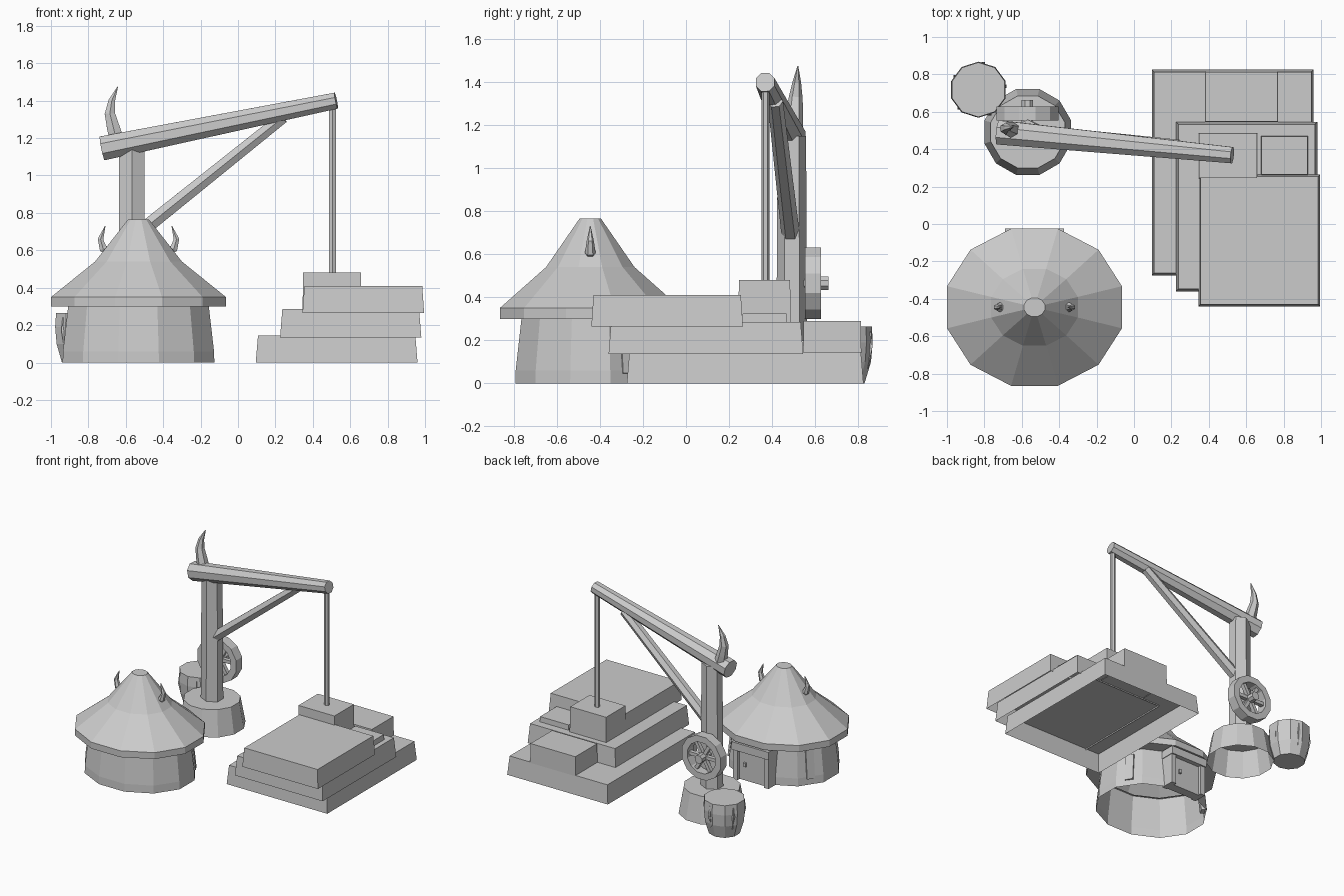
import bpy, bmesh, math
from mathutils import Vector, Matrix

cube = bpy.data.objects.get("Cube")
if cube:
    bpy.data.objects.remove(cube)

grey = bpy.data.materials.new("plain_grey")
grey.use_nodes = True
grey.diffuse_color = (0.6, 0.6, 0.6, 1)
grey.node_tree.nodes["Principled BSDF"].inputs["Base Color"].default_value = (0.6, 0.6, 0.6, 1)


def finish(name, bm):
    bmesh.ops.recalc_face_normals(bm, faces=bm.faces)
    mesh = bpy.data.meshes.new(name)
    bm.to_mesh(mesh)
    bm.free()
    mesh.materials.append(grey)
    obj = bpy.data.objects.new(name, mesh)
    bpy.context.collection.objects.link(obj)
    return obj


def loft(name, rings, cap_start=True, cap_end=True, closed=False):
    """Skin a list of point rings."""
    bm = bmesh.new()
    vs = [[bm.verts.new(p) for p in ring] for ring in rings]
    n = len(vs[0])
    pairs = list(zip(vs, vs[1:])) + ([(vs[-1], vs[0])] if closed else [])
    for a, b in pairs:
        for i in range(n):
            j = (i + 1) % n
            bm.faces.new((a[i], a[j], b[j], b[i]))
    if cap_start and not closed:
        bm.faces.new(vs[0][::-1])
    if cap_end and not closed:
        bm.faces.new(vs[-1])
    return finish(name, bm)


def lathe(name, centre, profile, sides, **caps):
    """Vertical turned shape; profile rows are (x radius, y radius, z)."""
    def ring(rx, ry, z):
        angles = [math.tau * (i + 0.5) / sides for i in range(sides)]
        return [(centre[0] + rx * math.cos(a), centre[1] + ry * math.sin(a), z) for a in angles]
    return loft(name, [ring(*row) for row in profile], **caps)


def tube(name, points, radii, sides=8):
    """Faceted pole or horn along a path."""
    pts = [Vector(p) for p in points]
    rings = []
    for k, (p, r) in enumerate(zip(pts, radii)):
        d = pts[min(k + 1, len(pts) - 1)] - pts[max(k - 1, 0)]
        side = d.cross(Vector((0, 1, 0))).normalized()
        up = side.cross(d).normalized()
        rings.append([p + r * (side * math.cos(a) + up * math.sin(a))
                      for a in (math.tau * (i + 0.5) / sides for i in range(sides))])
    return loft(name, rings)


def block(name, x, y, z, taper=0.0, bottom=True):
    def ring(h, t):
        return [(x[0] + t, y[0] + t, h), (x[1] - t, y[0] + t, h),
                (x[1] - t, y[1] - t, h), (x[0] + t, y[1] - t, h)]
    return loft(name, [ring(z[0], 0), ring(z[1], taper)], cap_start=bottom)


# Stacked stone slabs, open underneath
block("bottom_slab", (0.095, 0.96), (-0.275, 0.825), (0, 0.145), 0.012, False)
block("middle_slab", (0.225, 0.98), (-0.36, 0.545), (0.135, 0.285), 0.012, False)
block("upper_slab", (0.345, 0.995), (-0.44, 0.265), (0.265, 0.41), 0.01, False)
block("lifted_block", (0.345, 0.66), (0.243, 0.487), (0.27, 0.48), 0.003, False)
block("back_block", (0.38, 0.77), (0.545, 0.815), (0.14, 0.29), 0.002, False)
block("small_block", (0.68, 0.93), (0.262, 0.47), (0.28, 0.325), 0.002, False)

# Hut wall and roof
hut = (-0.532, -0.445)
lathe("hut_wall", hut, [(0.42, 0.36, 0), (0.418, 0.359, 0.06), (0.388, 0.33, 0.31)], 12,
      cap_start=False, cap_end=False)
lathe("hut_roof", hut, [(0.37, 0.315, 0.3), (0.484, 0.435, 0.3), (0.484, 0.435, 0.35),
                        (0.24, 0.213, 0.54), (0.058, 0.052, 0.765)], 12, cap_start=False)

# Roof horns, mirrored about the hut
for s, side in ((-1, "right"), (1, "left")):
    path = [(0.14, 0.585), (0.19, 0.61), (0.203, 0.66), (0.178, 0.73)]
    tube("roof_horn_" + side, [(hut[0] + s * dx, hut[1], z) for dx, z in path],
         [0.026, 0.024, 0.017, 0.002], 6)

# Door with frame on the back of the hut
block("door_panel", (-0.66, -0.41), (-0.13, -0.06), (0, 0.24))
for x0, side in ((-0.685, "right"), (-0.42, "left")):
    block("door_post_" + side, (x0, x0 + 0.04), (-0.14, -0.035), (0, 0.25))
block("door_lintel", (-0.69, -0.375), (-0.14, -0.025), (0.23, 0.29))
block("door_knob", (-0.48, -0.46), (-0.07, -0.045), (0.11, 0.14))

# Upright planks on the hut's rear side walls
for s, side in ((-1, "right"), (1, "left")):
    plank = block("wall_plank_" + side, (-0.02, 0.02), (-0.03, 0.03), (0.045, 0.26))
    plank.matrix_world = (Matrix.Translation((hut[0] + s * 0.345, hut[1] + 0.172, 0))
                          @ Matrix.Rotation(s * math.radians(30) if s > 0 else math.radians(150), 4, "Z")
                          @ Matrix.Rotation(math.radians(-6), 4, "Y"))

# Crane
mast = (-0.568, 0.492)
lathe("mast_base", mast, [(0.24, 0.238, 0), (0.205, 0.2, 0.2)], 12, cap_start=False)
lathe("mast", mast, [(0.083, 0.072, 0.19), (0.078, 0.066, 1.15)], 6)
tube("crane_beam", [(-0.725, 0.49, 1.145), (0.525, 0.368, 1.4)], [0.07, 0.047])
tube("crane_brace", [(-0.54, 0.487, 0.685), (0.24, 0.415, 1.31)], [0.043, 0.036], 6)
lathe("rope", (0.505, 0.37), [(0.021, 0.018, 0.47), (0.021, 0.018, 1.39)], 6)
tube("mast_horn", [(-0.64, 0.5, 1.16), (-0.665, 0.505, 1.25), (-0.685, 0.51, 1.33),
                   (-0.675, 0.515, 1.4), (-0.643, 0.52, 1.475)],
     [0.045, 0.04, 0.032, 0.02, 0.002], 6)

# Winch wheel on the back of the mast
axle = Vector((-0.57, 0, 0.465))


def wheel_ring(r, y, sides=12):
    return [axle + Vector((r * math.cos(math.tau * (i + 0.5) / sides), y,
                           r * math.sin(math.tau * (i + 0.5) / sides))) for i in range(sides)]


loft("wheel_rim", [wheel_ring(0.172, 0.553), wheel_ring(0.172, 0.628),
                   wheel_ring(0.122, 0.628), wheel_ring(0.122, 0.553)], closed=True)
loft("wheel_hub", [wheel_ring(0.033, 0.53, 8), wheel_ring(0.033, 0.662, 8)])
for i in range(6):
    spoke = block("wheel_spoke", (0.02, 0.135), (-0.015, 0.015), (-0.013, 0.013))
    spoke.matrix_world = (Matrix.Translation(axle + Vector((0, 0.595, 0)))
                          @ Matrix.Rotation(math.tau * i / 6, 4, "Y"))

# Barrel with thin slivers along its staves
barrel = (-0.832, 0.718)
lathe("barrel", barrel, [(0.115, 0.112, 0), (0.145, 0.142, 0.1), (0.153, 0.15, 0.19),
                         (0.148, 0.146, 0.265)], 10)
for i in range(5):
    a = math.tau * (i + 0.1) / 5
    out = Vector((math.cos(a), math.sin(a), 0))
    base = Vector((barrel[0], barrel[1], 0))
    tube("barrel_sliver", [base + out * 0.128 + Vector((0, 0, 0.07)),
                           base + out * 0.142 + Vector((0, 0, 0.17)),
                           base + out * 0.143 + Vector((0, 0, 0.24))], [0.004, 0.013, 0.003], 4)
